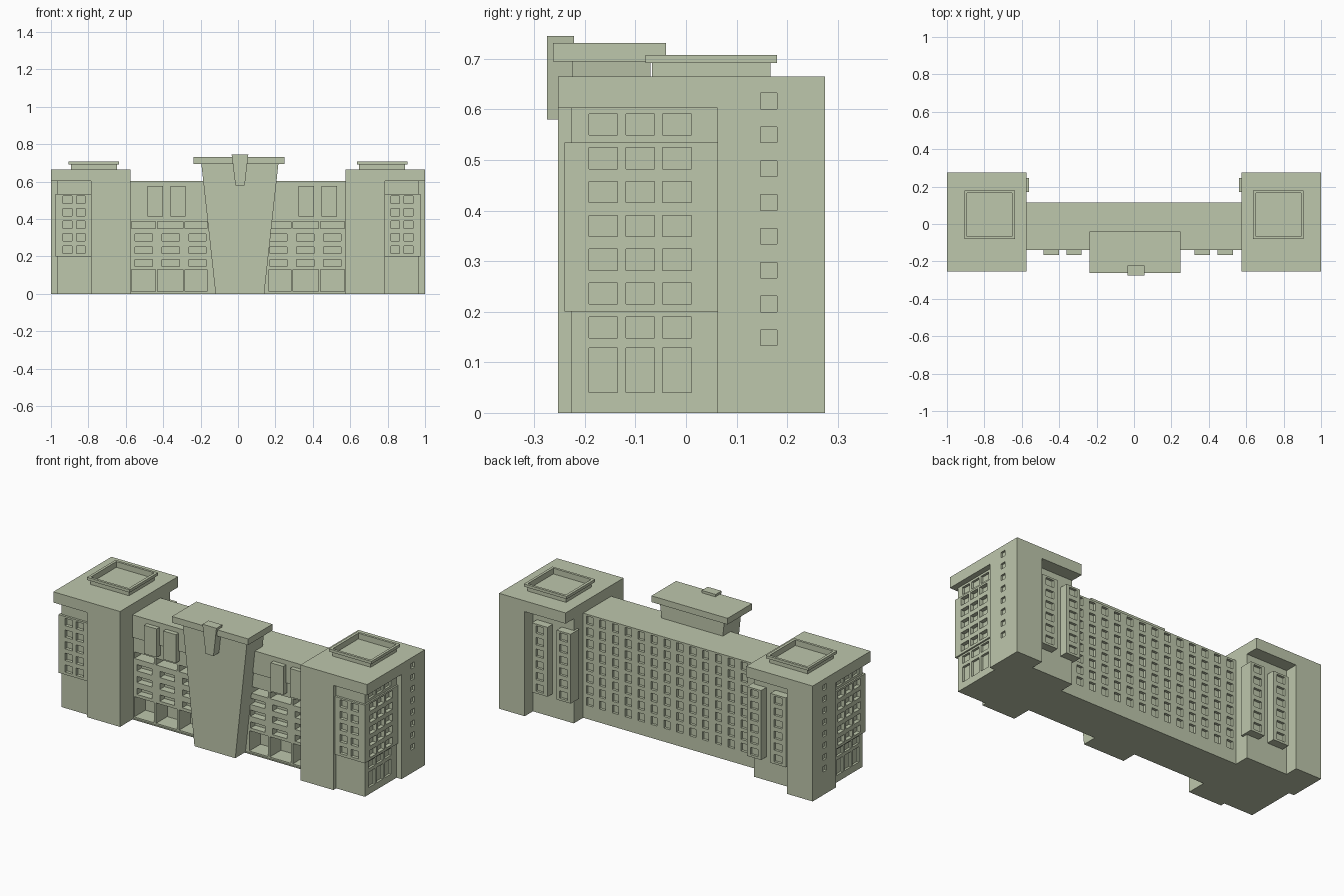
import bpy, bmesh

if "Cube" in bpy.data.objects:
    bpy.data.objects.remove(bpy.data.objects["Cube"])

stone = bpy.data.materials.new("pale_green_stone")
stone.diffuse_color = (0.515, 0.571, 0.413, 1)
stone.use_nodes = True
stone.node_tree.nodes["Principled BSDF"].inputs["Base Color"].default_value = stone.diffuse_color


def add_box(bm, lo, hi):
    vs = bmesh.ops.create_cube(bm, size=1)["verts"]
    for v in vs:
        for i in range(3):
            v.co[i] = lo[i] if v.co[i] < 0 else hi[i]


def finish(name, bm):
    bmesh.ops.recalc_face_normals(bm, faces=bm.faces)
    me = bpy.data.meshes.new(name)
    bm.to_mesh(me)
    bm.free()
    me.materials.append(stone)
    ob = bpy.data.objects.new(name, me)
    bpy.context.collection.objects.link(ob)
    return ob


def boxes(name, *pairs):
    bm = bmesh.new()
    for lo, hi in pairs:
        add_box(bm, lo, hi)
    return finish(name, bm)


def prism(name, profile, a, b, axis):
    """Extrude a 2D profile along x (profile y,z) or along y (profile x,z)."""
    bm = bmesh.new()
    put = (lambda p, t: (t, p[0], p[1])) if axis == "x" else (lambda p, t: (p[0], t, p[1]))
    va = [bm.verts.new(put(p, a)) for p in profile]
    vb = [bm.verts.new(put(p, b)) for p in profile]
    bm.faces.new(va)
    bm.faces.new(vb[::-1])
    n = len(profile)
    for i in range(n):
        j = (i + 1) % n
        bm.faces.new((va[i], vb[i], vb[j], va[j]))
    return finish(name, bm)


def process(ob, cutter=None, mirror=False):
    """Cut openings and optionally mirror across x = 0, then apply."""
    bpy.context.view_layer.objects.active = ob
    if cutter:
        m = ob.modifiers.new("cut", "BOOLEAN")
        m.operation, m.solver, m.object = "DIFFERENCE", "EXACT", cutter
        bpy.ops.object.modifier_apply(modifier="cut")
    if mirror:
        m = ob.modifiers.new("mirror", "MIRROR")
        m.use_mirror_merge = False
        bpy.ops.object.modifier_apply(modifier="mirror")


FLOOR = 0.0669
rows = [(0.148 + FLOOR * i, 0.190 + FLOOR * i) for i in range(7)]

# Tower openings (right side; towers are mirrored)
cuts = []
for y in (-0.192, -0.119, -0.046):                       # outer side windows and doors
    for z0, z1 in [(0.04, 0.128)] + rows:
        cuts.append(((0.955, y, z0), (1.05, y + 0.057, z1)))
for i in range(8):                                       # small windows on rear pier
    z = 0.133 + FLOOR * i
    cuts.append(((0.988, 0.147, z), (1.05, 0.18, z + 0.031)))
for x in (0.817, 0.888):                                 # front panel windows
    for z0, z1 in rows[1:6]:
        cuts.append(((x, -0.3, z0), (x + 0.047, -0.222, z1)))
for x in (0.583, 0.735):                                 # rear bay windows
    for z0, z1 in rows[:6]:
        cuts.append(((x, 0.233, z0), (x + 0.05, 0.3, z1)))
cuts.append(((0.651, -0.066, 0.675), (0.892, 0.166, 0.8)))   # sunken roof well
cutter = boxes("tower_cutter", *cuts)
cutter.hide_render = True

# Tower parts
tower = {
    "tower_top_slab": ((0.575, -0.253, 0.603), (1, 0.275, 0.665)),
    "tower_front_pier": ((0.575, -0.253, 0), (0.785, -0.1, 0.603)),
    "tower_body": ((0.575, -0.227, 0), (0.968, 0.2, 0.603)),
    "tower_rear_pier": ((0.836, 0.062, 0), (1, 0.275, 0.603)),
    "tower_corner_panel": ((0.785, -0.24, 0.2), (0.977, 0.062, 0.535)),
    "tower_rear_bay_inner": ((0.562, 0.17, 0.135), (0.652, 0.247, 0.535)),
    "tower_rear_bay_outer": ((0.71, 0.17, 0.135), (0.81, 0.247, 0.535)),
    "tower_roof_base": ((0.648, -0.067, 0.665), (0.893, 0.167, 0.692)),
    "tower_roof_cap": ((0.635, -0.08, 0.692), (0.907, 0.18, 0.708)),
}
for name, (lo, hi) in tower.items():
    process(boxes(name, (lo, hi)), cutter, mirror=True)
bpy.data.objects.remove(cutter)

# Main block with a slightly overhanging top storey
main = prism("main_block", [(0.115, 0), (0.115, 0.603), (-0.14, 0.603), (-0.14, 0.473),
                            (-0.132, 0.473), (-0.132, 0)], -0.576, 0.576, "x")
cuts = []
wide = [(0.165, 0.283), (0.295, 0.430), (0.442, 0.569)]
narrow = [(0.172, 0.263), (0.313, 0.406), (0.457, 0.552)]
for s in (-1, 1):
    def opening(x, z0, z1, depth):
        a, b = sorted((s * x[0], s * x[1]))
        cuts.append(((a, -0.3, z0), (b, depth, z1)))
    for x in wide:
        opening(x, 0.013, 0.130, -0.03)                  # ground floor bays
        opening(x, 0.350, 0.388, -0.06)                  # wide balconies
    for x in narrow:
        for z in (0.147, 0.215, 0.283):
            opening(x, z, z + 0.036, -0.09)              # narrow balconies
COLS = 14
for c in range(COLS):                                    # rear window grid
    x = -0.575 + 1.15 * (c + 0.5) / COLS
    for r in range(8):
        z = 0.078 + FLOOR * r
        cuts.append(((x - 0.02, 0.1, z), (x + 0.02, 0.2, z + 0.046)))
cutter = boxes("main_cutter", *cuts)
cutter.hide_render = True
process(main, cutter)
bpy.data.objects.remove(cutter)
boxes("floor_plate", ((-0.575, -0.14, 0), (0.575, 0.113, 0.004)))

# Tall box bays on the upper front
for i, x in enumerate((-0.483, -0.361, 0.324, 0.447)):
    boxes("front_box_bay_%d" % (i + 1), ((x, -0.166, 0.413), (x + 0.081, -0.1, 0.577)))

# Central tapered pylon with cap and wedge block
prism("central_pylon", [(-0.12, 0), (0.14, 0), (0.216, 0.696), (-0.196, 0.696)],
      -0.225, -0.07, "y")
boxes("pylon_cap", ((-0.237, -0.263, 0.695), (0.248, -0.04, 0.731)))
prism("pylon_wedge", [(-0.014, 0.58), (0.036, 0.58), (0.055, 0.745), (-0.034, 0.745)],
      -0.275, -0.221, "y")
